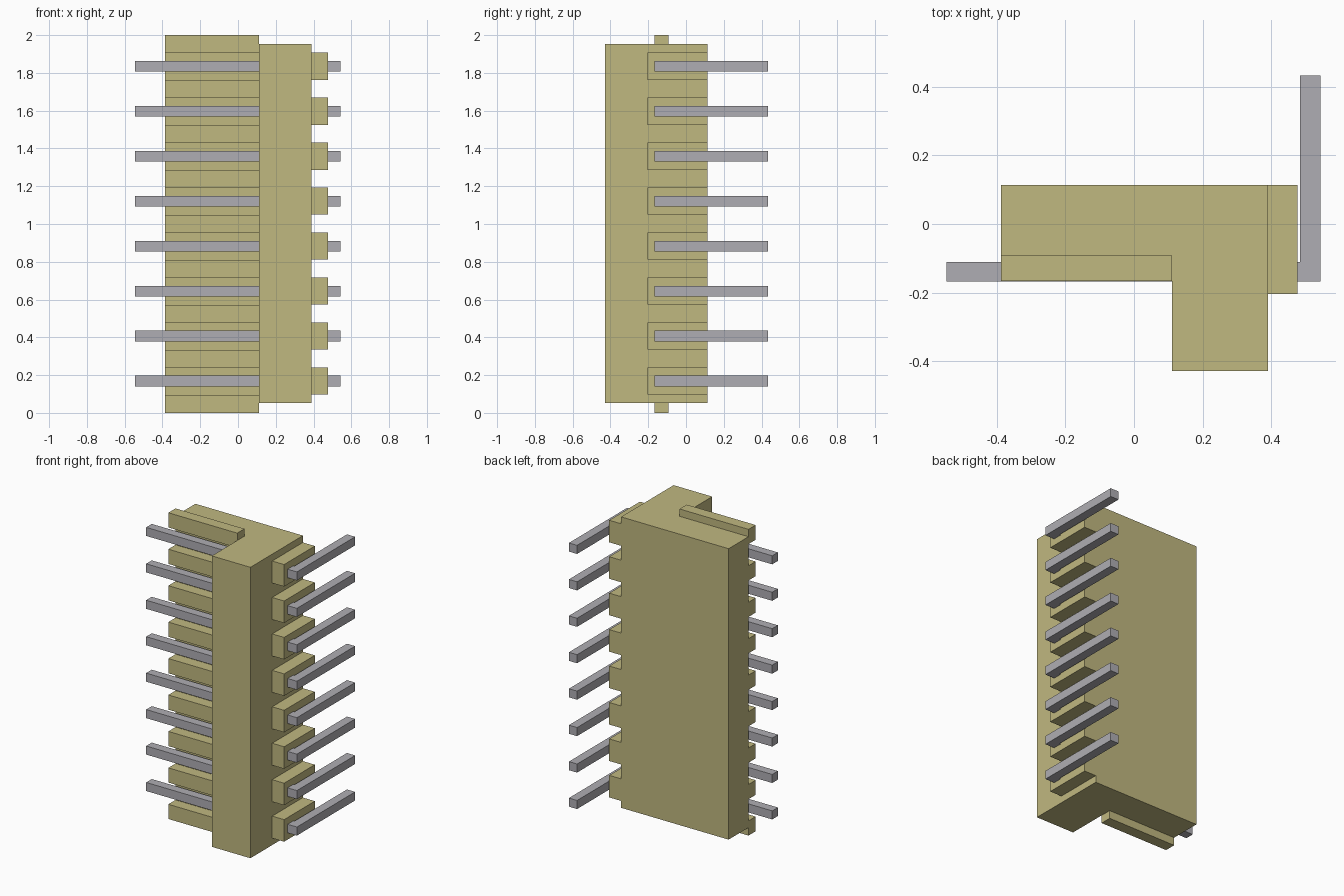
import bpy
import bmesh

if "Cube" in bpy.data.objects:
    bpy.data.objects.remove(bpy.data.objects["Cube"], do_unlink=True)

PINS = 8
PITCH = 0.238


def material(name, color):
    mat = bpy.data.materials.new(name)
    mat.use_nodes = True
    mat.diffuse_color = color
    mat.node_tree.nodes["Principled BSDF"].inputs["Base Color"].default_value = color
    return mat


def prism(name, outline, z0, z1, mat):
    """Extrude an xy outline from z0 up to z1."""
    bm = bmesh.new()
    base = bm.faces.new([bm.verts.new((x, y, z0)) for x, y in outline])
    top = bmesh.ops.extrude_face_region(bm, geom=[base])["geom"]
    verts = [g for g in top if isinstance(g, bmesh.types.BMVert)]
    bmesh.ops.translate(bm, verts=verts, vec=(0, 0, z1 - z0))
    bmesh.ops.recalc_face_normals(bm, faces=bm.faces)
    mesh = bpy.data.meshes.new(name)
    bm.to_mesh(mesh)
    bm.free()
    mesh.materials.append(mat)
    obj = bpy.data.objects.new(name, mesh)
    bpy.context.collection.objects.link(obj)
    return obj


def rect(x0, x1, y0, y1):
    return [(x0, y0), (x1, y0), (x1, y1), (x0, y1)]


tan = material("tan plastic", (0.527, 0.479, 0.216, 1))
grey = material("grey metal", (0.429, 0.423, 0.451, 1))

# Housing: back plate and front block in one L profile
prism("housing", [(-0.387, 0.113), (-0.387, -0.092), (0.111, -0.092),
                  (0.111, -0.429), (0.39, -0.429), (0.39, 0.113)],
      0.052, 1.952, tan)

# Ribs between the pins
for i in range(PINS + 1):
    z = 0.048 + i * PITCH
    prism(f"rib_{i + 1}", rect(-0.387, 0.111, -0.166, -0.092),
          z - 0.048, z + 0.048, tan)

# Side blocks, each with a bent pin passing through the housing
pin_outline = [(-0.546, -0.168), (0.543, -0.168), (0.543, 0.433),
               (0.484, 0.433), (0.484, -0.11), (-0.546, -0.11)]
for i in range(PINS):
    z = 0.169 + i * PITCH
    prism(f"side_block_{i + 1}", rect(0.39, 0.476, -0.204, 0.113),
          z - 0.072, z + 0.072, tan)
    prism(f"pin_{i + 1}", pin_outline, z - 0.028, z + 0.028, grey)
